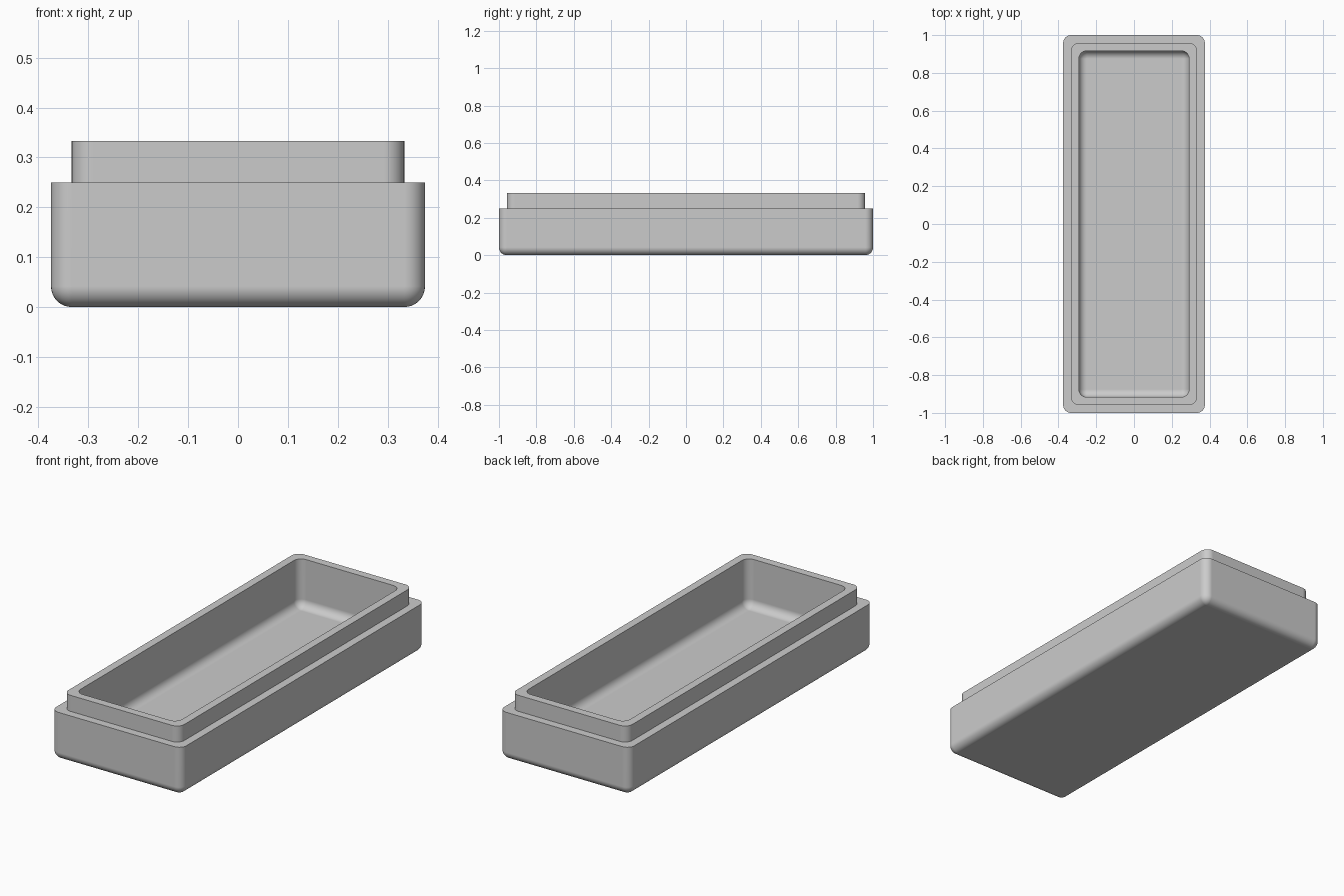
import bpy, bmesh, math

cube = bpy.data.objects.get("Cube")
if cube:
    bpy.data.objects.remove(cube, do_unlink=True)

U = 1 / 24            # step width, also the fillet radius
HALF_X, HALF_Y = 9 * U, 24 * U
LEDGE_Z, RIM_Z, FLOOR_Z = 6 * U, 8 * U, 2 * U
STEPS = 8             # segments per quarter round

grey = bpy.data.materials.new("grey")
grey.use_nodes = True
grey.diffuse_color = (0.6, 0.6, 0.6, 1)
grey.node_tree.nodes["Principled BSDF"].inputs["Base Color"].default_value = (0.6, 0.6, 0.6, 1)


def rounded_ring(bm, inset, radius, z):
    """Rounded rectangle of vertices, inset from the outer wall."""
    cx, cy = HALF_X - inset - radius, HALF_Y - inset - radius
    ring = []
    for corner, (sx, sy) in enumerate(((1, 1), (-1, 1), (-1, -1), (1, -1))):
        for i in range(STEPS + 1):
            a = (corner + i / STEPS) * math.pi / 2
            ring.append(bm.verts.new((sx * cx + radius * math.cos(a),
                                      sy * cy + radius * math.sin(a), z)))
    return ring


def fillet(inset, base):
    """Levels of a bottom fillet, from the flat bottom up to the wall."""
    levels = []
    for i in range(STEPS + 1):
        a = i / STEPS * math.pi / 2
        r = U * math.sin(a)
        levels.append((inset + U - r, r, base + U * (1 - math.cos(a))))
    return levels


# Outer shell, ledge, raised lip, then down the cavity to its floor
levels = fillet(0, 0)
levels += [(0, U, LEDGE_Z), (U, U, LEDGE_Z), (U, U, RIM_Z), (2 * U, U, RIM_Z)]
levels += reversed(fillet(2 * U, FLOOR_Z))

bm = bmesh.new()
rings = [rounded_ring(bm, *level) for level in levels]
for low, high in zip(rings, rings[1:]):
    for i in range(len(low)):
        j = (i + 1) % len(low)
        bm.faces.new((low[i], low[j], high[j], high[i]))
bm.faces.new(reversed(rings[0]))
bm.faces.new(rings[-1])
bmesh.ops.remove_doubles(bm, verts=bm.verts, dist=1e-5)
bmesh.ops.recalc_face_normals(bm, faces=bm.faces)

mesh = bpy.data.meshes.new("box_base")
bm.to_mesh(mesh)
bm.free()
mesh.materials.append(grey)
box = bpy.data.objects.new("box_base", mesh)
bpy.context.collection.objects.link(box)

# Smooth fillets, crisp rims and flat walls
bpy.ops.object.select_all(action="DESELECT")
box.select_set(True)
bpy.context.view_layer.objects.active = box
bpy.ops.object.shade_smooth_by_angle(angle=math.radians(35))
flat_walls = box.modifiers.new("flat_walls", "WEIGHTED_NORMAL")
flat_walls.keep_sharp = True
